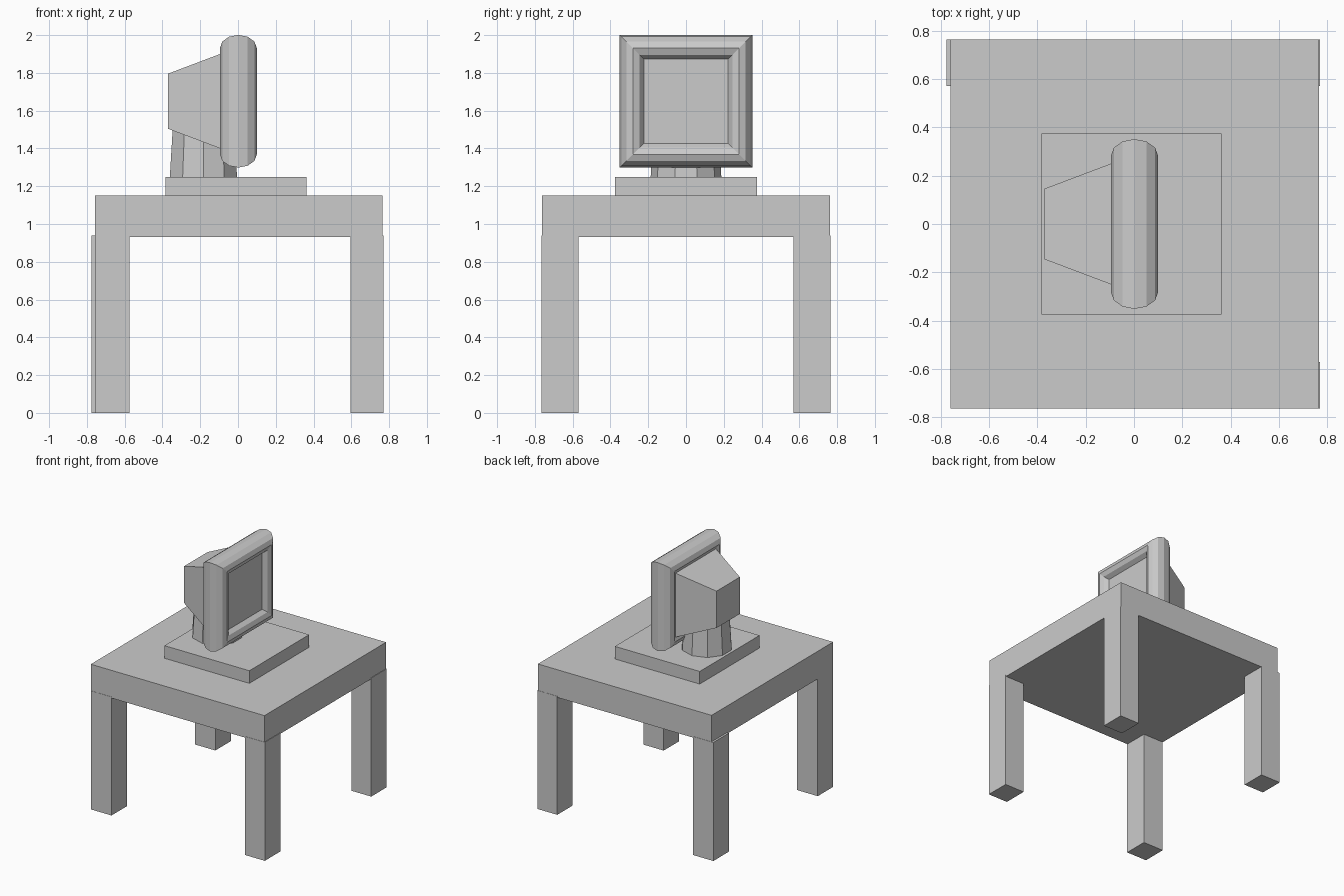
import bpy
import bmesh
from math import sin, cos, tau

if "Cube" in bpy.data.objects:
    bpy.data.objects.remove(bpy.data.objects["Cube"])


def finish(name, bm):
    bmesh.ops.recalc_face_normals(bm, faces=bm.faces)
    mesh = bpy.data.meshes.new(name)
    bm.to_mesh(mesh)
    bm.free()
    obj = bpy.data.objects.new(name, mesh)
    bpy.context.collection.objects.link(obj)
    return obj


def loft(name, rings, cap=True, closed=False):
    """Skin a list of equal-length closed rings."""
    bm = bmesh.new()
    loops = [[bm.verts.new(p) for p in ring] for ring in rings]
    pairs = list(zip(loops, loops[1:]))
    if closed:
        pairs.append((loops[-1], loops[0]))
    for a, b in pairs:
        for i in range(len(a)):
            j = (i + 1) % len(a)
            bm.faces.new((a[i], a[j], b[j], b[i]))
    if cap:
        bm.faces.new(loops[0])
        bm.faces.new(loops[-1])
    return finish(name, bm)


def rect(x, half, zc=1.65):
    """Square ring facing along x."""
    return [(x, sy * half, zc + sz * half)
            for sy, sz in ((-1, -1), (1, -1), (1, 1), (-1, 1))]


def box(name, x0, x1, y0, y1, z0, z1):
    return loft(name, [[(x0, y0, z), (x1, y0, z), (x1, y1, z), (x0, y1, z)]
                       for z in (z0, z1)])


# Table top and legs (the rear left leg sits slightly proud)
box("table_top", -0.758, 0.766, -0.762, 0.762, 0.93, 1.15)
for name, x0, x1, side in (("front_left_leg", -0.757, -0.575, -1),
                           ("front_right_leg", 0.595, 0.77, -1),
                           ("back_left_leg", -0.775, -0.598, 1),
                           ("back_right_leg", 0.595, 0.77, 1)):
    y0, y1 = sorted((side * 0.57, side * 0.764))
    box(name, x0, x1, y0, y1, 0.0, 0.94)

# Square base plate
box("base_plate", -0.383, 0.362, -0.375, 0.375, 1.15, 1.25)

# Ten-sided tapered stand
loft("monitor_stand", [[(-0.183 + r * sin(tau * i / 10), r * cos(tau * i / 10), z)
                        for i in range(10)]
                       for r, z in ((0.187, 1.25), (0.17, 1.52))])

# Rounded square frame: twelve-sided section swept round a square
loft("screen_frame", [rect(0.002 + 0.098 * sin(tau * k / 12), 0.281 + 0.07 * cos(tau * k / 12))
                      for k in range(12)], cap=False, closed=True)

# Tapered rear housing and recessed screen
loft("rear_housing", [rect(-0.37, 0.146), rect(-0.055, 0.265)])
loft("screen", [rect(0.03, 0.232), rect(0.055, 0.232)])
